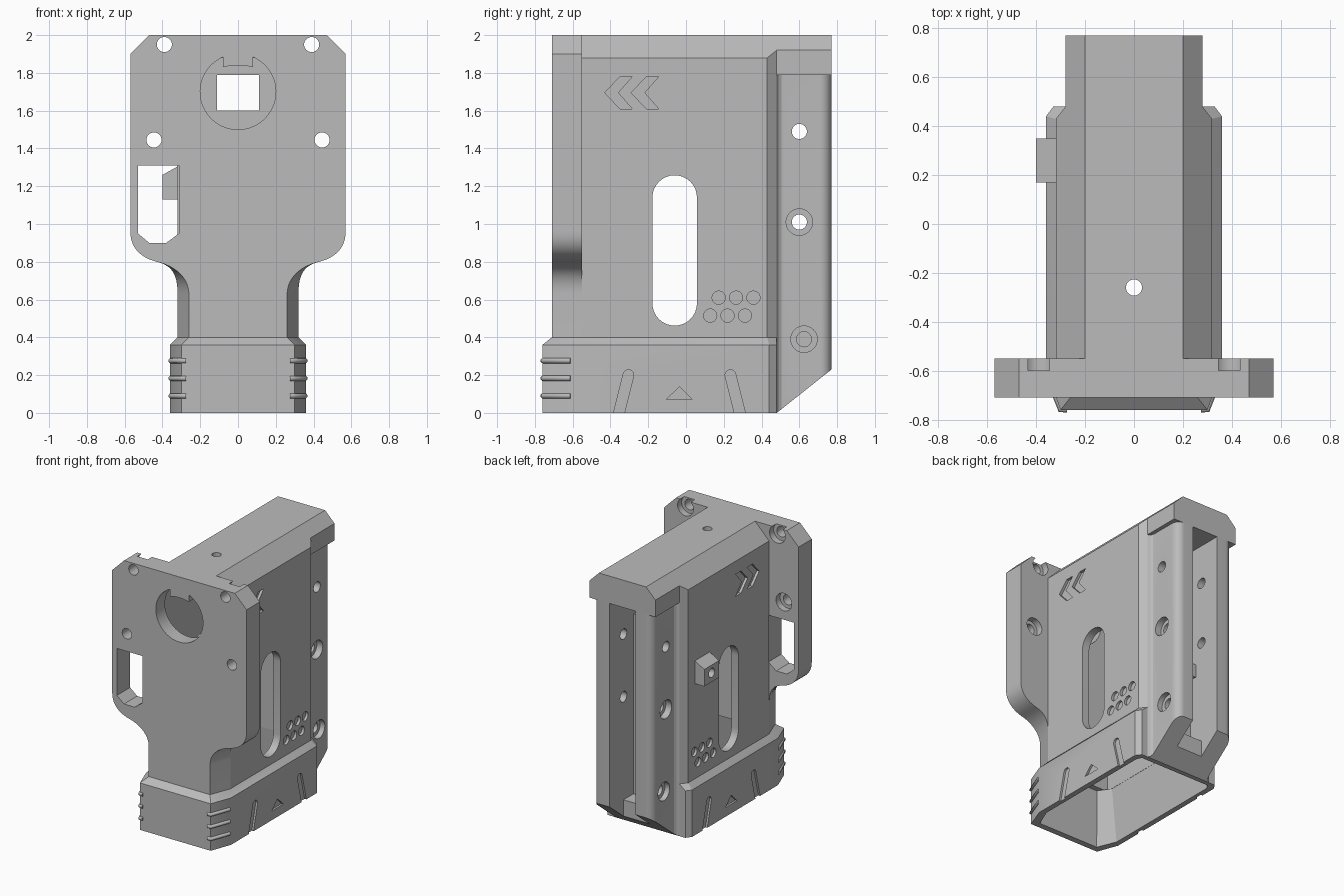
import bpy, bmesh, math
from mathutils import Vector
from mathutils.geometry import interpolate_bezier

cube = bpy.data.objects.get("Cube")
if cube:
    bpy.data.objects.remove(cube)

grey = bpy.data.materials.new("matte grey")
grey.use_nodes = True
grey.diffuse_color = (0.5, 0.5, 0.5, 1)
grey.node_tree.nodes["Principled BSDF"].inputs["Base Color"].default_value = (0.5, 0.5, 0.5, 1)


def loft(name, rings):
    """Closed solid through rings of equal point count."""
    bm = bmesh.new()
    rows = [[bm.verts.new(p) for p in ring] for ring in rings]
    n = len(rows[0])
    for a, b in zip(rows, rows[1:]):
        for i in range(n):
            bm.faces.new((a[i], a[(i + 1) % n], b[(i + 1) % n], b[i]))
    bm.faces.new(rows[0])
    bm.faces.new(rows[-1])
    bmesh.ops.recalc_face_normals(bm, faces=bm.faces)
    me = bpy.data.meshes.new(name)
    bm.to_mesh(me)
    bm.free()
    me.materials.append(grey)
    ob = bpy.data.objects.new(name, me)
    bpy.context.collection.objects.link(ob)
    return ob


def place(axis, pts, d):
    if axis == "x":
        return [(d, u, v) for u, v in pts]
    if axis == "y":
        return [(u, d, v) for u, v in pts]
    return [(u, v, d) for u, v in pts]


def prism(name, axis, pts, a, b):
    return loft(name, [place(axis, pts, a), place(axis, pts, b)])


def mirrored(half):
    return half + [(-u, v) for u, v in reversed(half)]


def rect(u0, u1, v0, v1):
    return [(u0, v0), (u1, v0), (u1, v1), (u0, v1)]


def arc(u, v, r, start=0, end=360, n=32):
    steps = n if end - start == 360 else n + 1
    angles = [math.radians(start + (end - start) * i / n) for i in range(steps)]
    return [(u + r * math.cos(a), v + r * math.sin(a)) for a in angles]


def stadium(p, q, r):
    """Rounded slot from p to q."""
    t = math.degrees(math.atan2(q[1] - p[1], q[0] - p[0]))
    return arc(*q, r, t - 90, t + 90, 16) + arc(*p, r, t + 90, t + 270, 16)


cuts = []


def cut(parts, axis, pts, a, b):
    cuts.append((parts, prism("cutter", axis, pts, a, b)))


# Main body: sloped roof edges and chamfered rear corners
def body_ring(w, y):
    return place("y", mirrored([(w, 0.4), (w, 1.88 + 0.32 - w), (0.2, 2)]), y)


body = loft("body", [body_ring(0.32, -0.55), body_ring(0.32, 0.43), body_ring(0.28, 0.48)])
cap = prism("rear_cap", "y", mirrored([(0.28, 1.79), (0.28, 1.92), (0.2, 2)]), 0.48, 0.77)


# Front plate: curved shoulders running down into a tapered neck
def plate_ring(neck, y):
    def curve(*p):
        return [(v.x, v.y) for v in interpolate_bezier(*[Vector(q) for q in p], 12)]
    low = curve((neck, 0.63), (neck, 0.72), (0.34, 0.78), (0.43, 0.8))
    high = curve((0.43, 0.8), (0.51, 0.82), (0.57, 0.87), (0.57, 0.96))
    half = [(neck, 0.4)] + low + high[1:] + [(0.57, 1.9), (0.47, 2)]
    return place("y", mirrored(half), y)


plate = loft("front_plate", [plate_ring(0.26, -0.71), plate_ring(0.32, -0.55)])

# Flared base collar
wide = mirrored([(0.3, -0.76), (0.36, -0.6), (0.36, 0.44), (0.33, 0.48)])
slim = mirrored([(0.26, -0.71), (0.32, -0.55), (0.32, 0.43), (0.28, 0.48)])
base = loft("base_collar", [place("z", wide, 0), place("z", wide, 0.36), place("z", slim, 0.4)])

# Rear posts, with a bridge and a small catch in the channel between them
post_half = [(0.11, 0.46), (0.28, 0.46), (0.28, 0.48), (0.262, 0.49), (0.252, 0.505), (0.25, 0.52)]
post_half += arc(0.19, 0.71, 0.06, 0, 90, 10) + [(0.11, 0.77)]
posts = [prism(n, "z", [(s * u, v) for u, v in post_half], 0, 1.79)
         for s, n in ((1, "left_post"), (-1, "right_post"))]
bridge = prism("channel_bridge", "x", rect(0.46, 0.6, 0, 0.22), -0.11, 0.11)
catch = prism("channel_catch", "x", rect(0.47, 0.54, 0.76, 0.86), -0.11, -0.05)
slope = [(0.4, -0.064), (0.85, 0.293), (0.85, -0.2), (0.4, -0.2)]
cut(posts + [bridge], "x", slope, -0.5, 0.5)

# Side catch
clip = prism("side_catch", "y", [(-0.31, 1.13), (-0.4, 1.13), (-0.4, 1.26), (-0.31, 1.31)], 0.17, 0.35)
cut([clip], "x", arc(0.26, 1.2, 0.035), -0.45, -0.33)

# Hollow well, flared at its mouth
throat = rect(-0.26, 0.26, -0.6, 0.41)
mouth = mirrored([(0.26, -0.715), (0.32, -0.57), (0.32, 0.41), (0.3, 0.445)])
inner = mirrored([(0.2, -0.64), (0.26, -0.55), (0.26, 0.39), (0.25, 0.41)])
cuts.append(([base], loft("cutter", [place("z", mouth, -0.01), place("z", inner, 0.41)])))
cut([body, plate], "z", throat, 0.39, 1.88)
cut([body], "y", rect(-0.11, 0.11, 1.6, 1.79), 0.35, 0.6)
cut([body], "z", arc(0, -0.26, 0.033), 1.8, 2.1)
cut([body], "x", stadium((-0.06, 0.58), (-0.06, 1.14), 0.118), -0.5, 0.5)

# Plate openings: keyed round port, side window, counterbored screw holes
tab = math.degrees(math.acos(0.08 / 0.2))
port = arc(0, 1.7, 0.2, 180 - tab, 360 + tab, 48) + [(0.08, 1.83), (0.03, 1.84), (-0.03, 1.84), (-0.08, 1.83)]
cut([plate], "y", port, -0.8, -0.5)
window = [(-0.53, 1.31), (-0.53, 0.95), (-0.47, 0.9), (-0.38, 0.9), (-0.313, 0.95), (-0.313, 1.31)]
cut([plate], "y", window, -0.8, -0.5)
for s in (1, -1):
    for x, z in ((0.39, 1.95), (0.445, 1.445)):
        cut([plate], "y", arc(s * x, z, 0.04), -0.8, -0.5)
        cut([plate], "y", arc(s * x, z, 0.067), -0.6, -0.5)

# Post screw holes and engraved side marks
for s, post in zip((1, -1), posts):
    for z in (1.49, 1.01):
        cut([post], "x", arc(0.6, z, 0.04), s * 0.05, s * 0.4)
    cut([post], "x", arc(0.6, 1.01, 0.07), s * 0.2, s * 0.4)
    cut([post], "x", arc(0.625, 0.39, 0.07), s * 0.21, s * 0.4)
    cut([post], "x", arc(0.625, 0.39, 0.04), s * 0.15, s * 0.4)
    for y in (-0.43, -0.29):
        chevron = [(y, 1.695), (y + 0.08, 1.78), (y + 0.145, 1.78),
                   (y + 0.07, 1.695), (y + 0.145, 1.61), (y + 0.08, 1.61)]
        cut([body], "x", chevron, s * 0.3, s * 0.4)
    for i in range(3):
        for y, z in ((0.173, 0.61), (0.128, 0.515)):
            cut([body], "x", arc(y + i * 0.092, z, 0.035, n=20), s * 0.3, s * 0.4)
    cut([base], "x", [(-0.105, 0.07), (0.035, 0.07), (-0.035, 0.138)], s * 0.345, s * 0.4)
    for m in (1, -1):
        groove = stadium((-0.035 + m * 0.33, -0.04), (-0.035 + m * 0.27, 0.2), 0.028)
        cut([base], "x", groove, s * 0.345, s * 0.4)

# Apply every cut to its parts
for parts, tool in cuts:
    tool.hide_render = True
    for part in parts:
        mod = part.modifiers.new("cut", "BOOLEAN")
        mod.operation = "DIFFERENCE"
        mod.solver = "EXACT"
        mod.object = tool
bpy.context.view_layer.update()
graph = bpy.context.evaluated_depsgraph_get()
for part in [body, cap, plate, base, bridge, catch, clip] + posts:
    me = bpy.data.meshes.new_from_object(part.evaluated_get(graph))
    part.modifiers.clear()
    part.data = me
    me.shade_smooth()
    me.set_sharp_from_angle(angle=math.radians(25))
for parts, tool in cuts:
    bpy.data.objects.remove(tool)

# Grip ribs around the front corners of the base
for s, side in ((1, "left"), (-1, "right")):
    for i in range(3):
        cu = bpy.data.curves.new(side + "_grip_rib", "CURVE")
        cu.dimensions = "3D"
        cu.bevel_depth = 0.014
        cu.use_fill_caps = True
        line = cu.splines.new("POLY")
        path = [(0.275, -0.757), (0.3, -0.757), (0.355, -0.61)]
        line.points.add(len(path) - 1)
        for p, (x, y) in zip(line.points, path):
            p.co = (s * x, y, 0.09 + i * 0.093, 1)
        cu.materials.append(grey)
        bpy.context.collection.objects.link(bpy.data.objects.new(side + "_grip_rib", cu))
